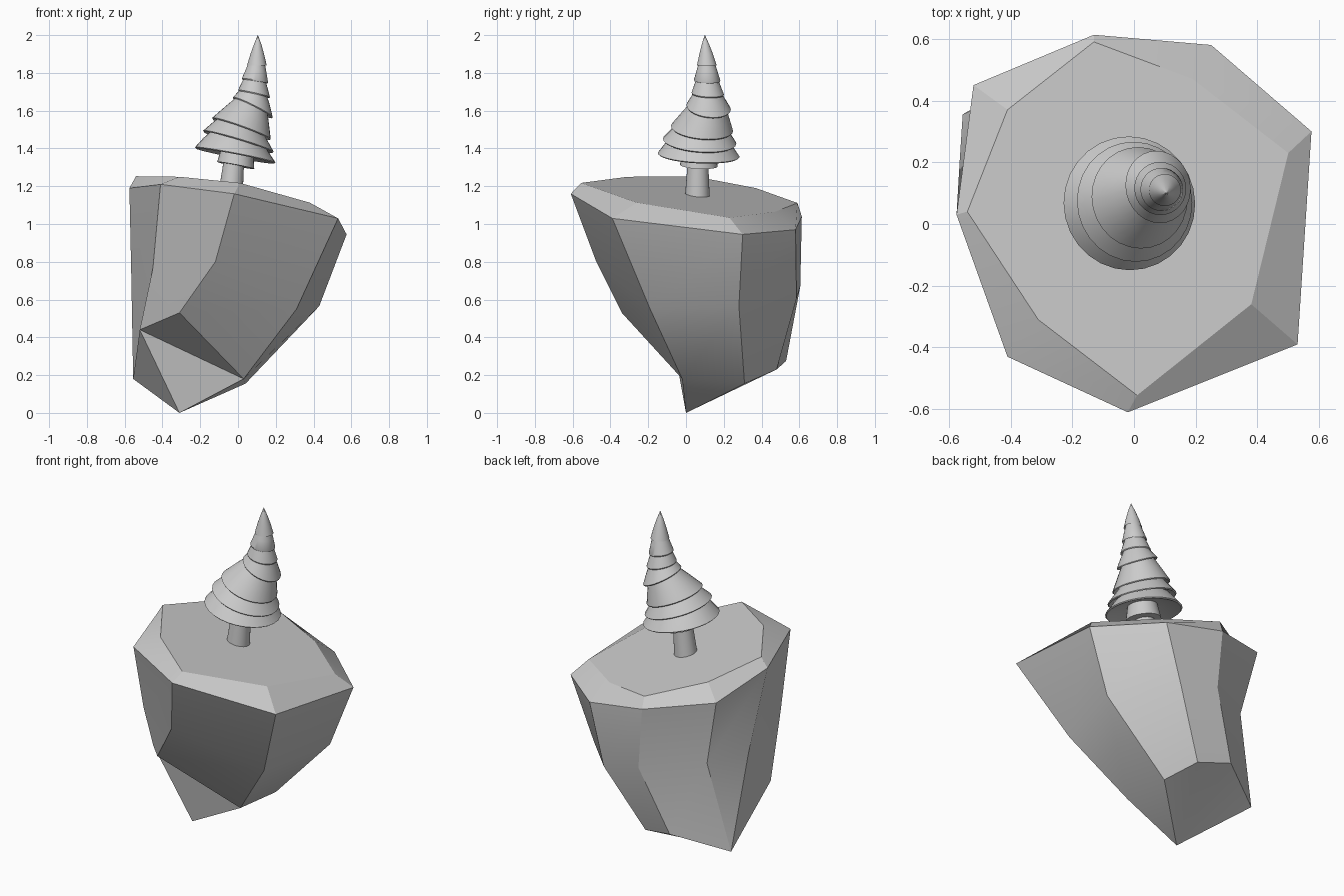
import bpy, bmesh, math
from mathutils import Vector

cube = bpy.data.objects.get("Cube")
if cube:
    bpy.data.objects.remove(cube, do_unlink=True)

grey = bpy.data.materials.new("plain_grey")
grey.use_nodes = True
COLOUR = (0.6, 0.6, 0.6, 1)
grey.diffuse_color = COLOUR
grey.node_tree.nodes["Principled BSDF"].inputs["Base Color"].default_value = COLOUR


def finish(name, bm, angle):
    """Weld, orient and smooth a bmesh, then make it an object."""
    bmesh.ops.remove_doubles(bm, verts=bm.verts[:], dist=0.0005)
    bmesh.ops.recalc_face_normals(bm, faces=bm.faces[:])
    mesh = bpy.data.meshes.new(name)
    bm.to_mesh(mesh)
    bm.free()
    mesh.materials.append(grey)
    obj = bpy.data.objects.new(name, mesh)
    bpy.context.collection.objects.link(obj)
    bpy.ops.object.select_all(action='DESELECT')
    obj.select_set(True)
    bpy.context.view_layer.objects.active = obj
    bpy.ops.object.shade_smooth_by_angle(angle=math.radians(angle))
    return obj


def bridge(bm, lower, upper):
    """Join two rings, skipping edges that collapse to a point."""
    n = len(lower)
    for i in range(n):
        j = (i + 1) % n
        quad = list(dict.fromkeys((lower[i], lower[j], upper[j], upper[i])))
        bm.faces.new(quad)


# Floating rock: top outline, chamfer rim, waist ring, low ring, bottom point
top_xy = [(0.01, -0.555), (0.38, -0.26), (0.5, 0.23), (0.19, 0.47),
          (-0.13, 0.59), (-0.41, 0.37), (-0.54, 0.04), (-0.31, -0.31)]
rim = [(-0.02, -0.61, 1.16), (0.53, -0.39, 1.03), (0.575, 0.3, 0.945), (0.25, 0.58, 0.97),
       (-0.13, 0.613, 1.04), (-0.52, 0.45, 1.12), (-0.575, 0.03, 1.19), (-0.41, -0.43, 1.21)]
waist = [(-0.12, -0.475, 0.8), (0.31, -0.19, 0.55), (0.43, 0.28, 0.565), (0.15, 0.585, 0.605),
         (-0.1, 0.605, 0.67), (-0.43, 0.41, 0.71), (-0.565, 0.2, 0.73), (-0.45, -0.275, 0.77)]
low = [(-0.31, -0.34, 0.53), (0.03, -0.02, 0.18), (0.04, 0.31, 0.155), (-0.06, 0.48, 0.23),
       (-0.26, 0.53, 0.275), (-0.555, 0.355, 0.18), (-0.52, -0.08, 0.44)]

bm = bmesh.new()
top_v = [bm.verts.new((x, y, 1.155 - 0.19 * x - 0.116 * y)) for x, y in top_xy]
rim_v, waist_v, low_v = ([bm.verts.new(p) for p in ring] for ring in (rim, waist, low))
tip = bm.verts.new((-0.31, 0, 0))
low_ring = low_v[:6] + low_v[5:]        # two columns meet in one corner
bm.faces.new(top_v)
bridge(bm, rim_v, top_v)
bridge(bm, waist_v, rim_v)
bridge(bm, low_ring, waist_v)
bm.faces.new((low_v[0], low_v[1], low_v[6]))
for i in range(1, 6):
    bm.faces.new((low_v[i], low_v[i + 1], tip))
bm.faces.new((low_v[6], low_v[1], tip))
finish("rock", bm, 25)


def ring(bm, centre, lean, radius, sides=28):
    """A circle of vertices, tilted down towards +x by the lean slope."""
    turn = Vector((0, 0, 1)).rotation_difference(Vector((lean, lean * 0.25, 1)))
    return [bm.verts.new(Vector(centre) + turn @ Vector((
        radius * math.cos(math.tau * i / sides), radius * math.sin(math.tau * i / sides), 0)))
        for i in range(sides)]


def loft(name, sections, cap=True):
    """Skin a list of (centre, lean, radius) circles."""
    bm = bmesh.new()
    rings = [ring(bm, *s) for s in sections]
    for a, b in zip(rings, rings[1:]):
        bridge(bm, a, b)
    if cap:
        bm.faces.new(rings[0])
        bm.faces.new(rings[-1])
    return finish(name, bm, 35)


# Trunk and the small skirt under the foliage
loft("trunk", [((-0.04, 0.06, 1.15), 0.12, 0.065), ((-0.015, 0.065, 1.4), 0.12, 0.05)])
loft("under_foliage", [((-0.012, 0.068, 1.31), 0.19, 0.1), ((0, 0.07, 1.42), 0.19, 0.08)])

# Foliage tiers: base centre, lean, radius
tiers = [((-0.015, 0.067, 1.36), 0.19, 0.217), ((0.002, 0.072, 1.432), 0.3, 0.195),
         ((0.018, 0.085, 1.5), 0.36, 0.165), ((0.078, 0.12, 1.612), 0.5, 0.118),
         ((0.085, 0.115, 1.685), 0.22, 0.086), ((0.09, 0.112, 1.755), 0.15, 0.07)]
crown = ((0.1, 0.11, 1.84), 0.0, 0.052)

for i, (base, lean, r) in enumerate(tiers):
    nxt, nlean, nr = (tiers + [crown])[i + 1]
    c = Vector(base)
    top = Vector(nxt) + Vector((0, 0, 0.03))
    inside = c.lerp(top, 0.35)
    loft(f"foliage_tier_{i + 1}", [
        (inside, lean, r * 0.5), (c, lean, r * 0.97), (c + Vector((0, 0, 0.006)), lean, r),
        (c.lerp(top, 0.5), (lean + nlean) / 2, (r + nr * 0.78) / 2 * 0.99),
        (top, nlean, nr * 0.72)])

# Pointed crown
loft("crown", [((0.1, 0.11, 1.865), 0, 0.025), crown,
               ((0.102, 0.107, 1.9), 0, 0.036), ((0.104, 0.103, 1.95), 0, 0.02),
               ((0.105, 0.1, 2.0), 0, 0.001)])
